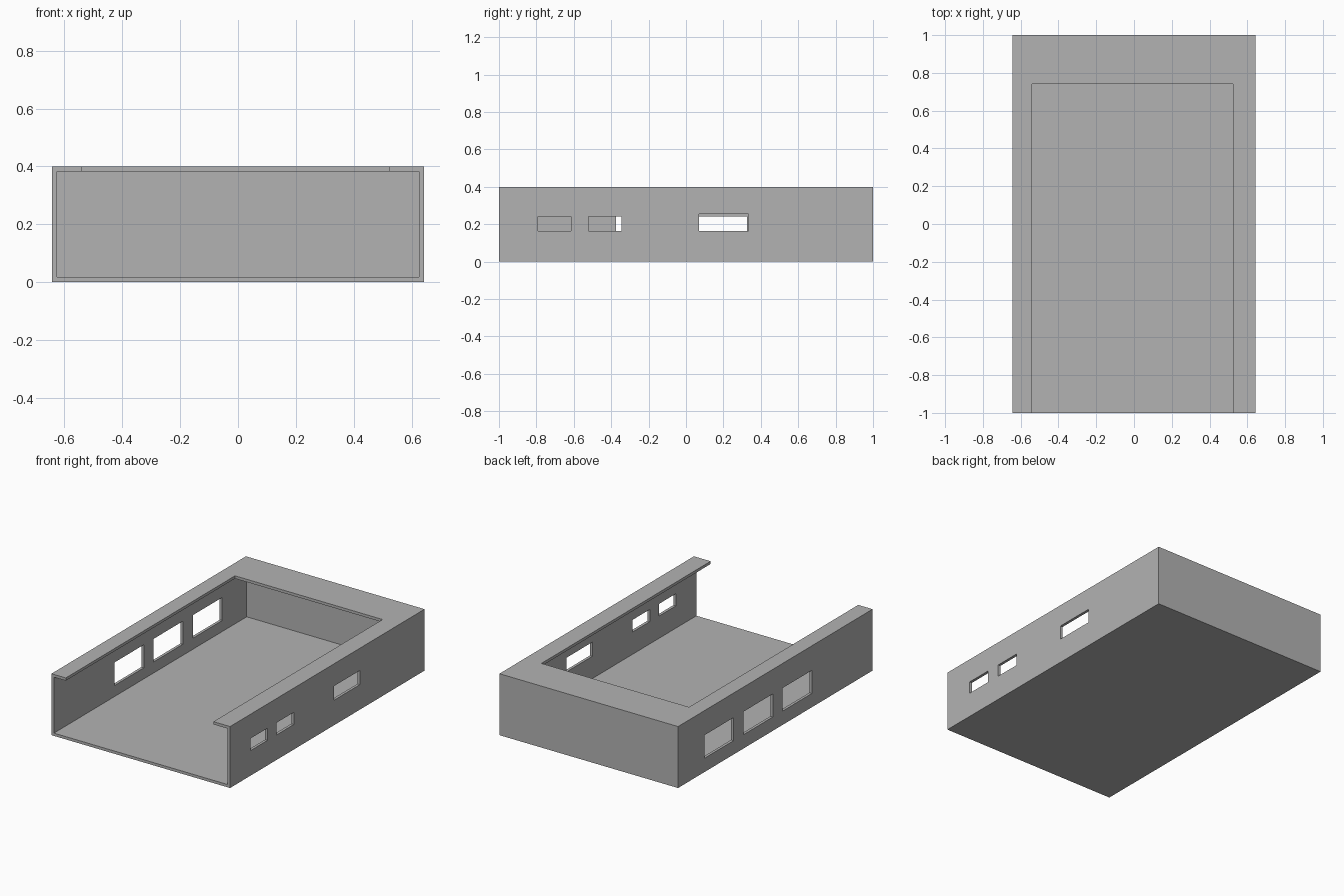
import bpy
import bmesh
from mathutils import Vector

cube = bpy.data.objects.get("Cube")
if cube:
    bpy.data.objects.remove(cube, do_unlink=True)

W, L, H, T = 0.643, 1.0, 0.4, 0.018   # half width, half length, height, wall

grey = bpy.data.materials.new("plain grey")
grey.use_nodes = True
colour = (0.45, 0.45, 0.45, 1)
grey.diffuse_color = colour
grey.node_tree.nodes["Principled BSDF"].inputs["Base Color"].default_value = colour


def box(name, x, y, z):
    """Box spanning the given (low, high) ranges."""
    bm = bmesh.new()
    bmesh.ops.create_cube(bm, size=1)
    low, high = (Vector(c) for c in zip(x, y, z))
    for v in bm.verts:
        v.co = (low + high) / 2 + v.co * (high - low)
    mesh = bpy.data.meshes.new(name)
    bm.to_mesh(mesh)
    bm.free()
    mesh.materials.append(grey)
    obj = bpy.data.objects.new(name, mesh)
    bpy.context.collection.objects.link(obj)
    return obj


def cut(target, x, y, z):
    """Remove a box from the target and discard the cutter."""
    cutter = box("cutter", x, y, z)
    cutter.hide_render = True
    mod = target.modifiers.new("cut", 'BOOLEAN')
    mod.operation = 'DIFFERENCE'
    mod.solver = 'EXACT'
    mod.object = cutter
    bpy.context.view_layer.objects.active = target
    bpy.ops.object.modifier_apply(modifier=mod.name)
    bpy.data.objects.remove(cutter, do_unlink=True)


tray = box("open_tray", (-W, W), (-L, L), (0, H))

# Cavity, open at the front
cut(tray, (-W + T, W - T), (-L - 0.1, L - T), (T, H - T))

# Top opening, leaving a rim along the sides and back
cut(tray, (-0.54, 0.523), (-L - 0.1, 0.74), (H / 2, H + 0.1))

# Three windows in the right wall
for y in (-0.375, 0.025, 0.43):
    cut(tray, (-W - 0.1, -W + 0.06), (y, y + 0.3), (0.09, 0.24))

# Two small slots and one long slot in the left wall
for y0, y1, top in ((-0.79, -0.615, 0.242), (-0.52, -0.345, 0.242), (0.07, 0.335, 0.255)):
    cut(tray, (W - 0.06, W + 0.1), (y0, y1), (0.163, top))
